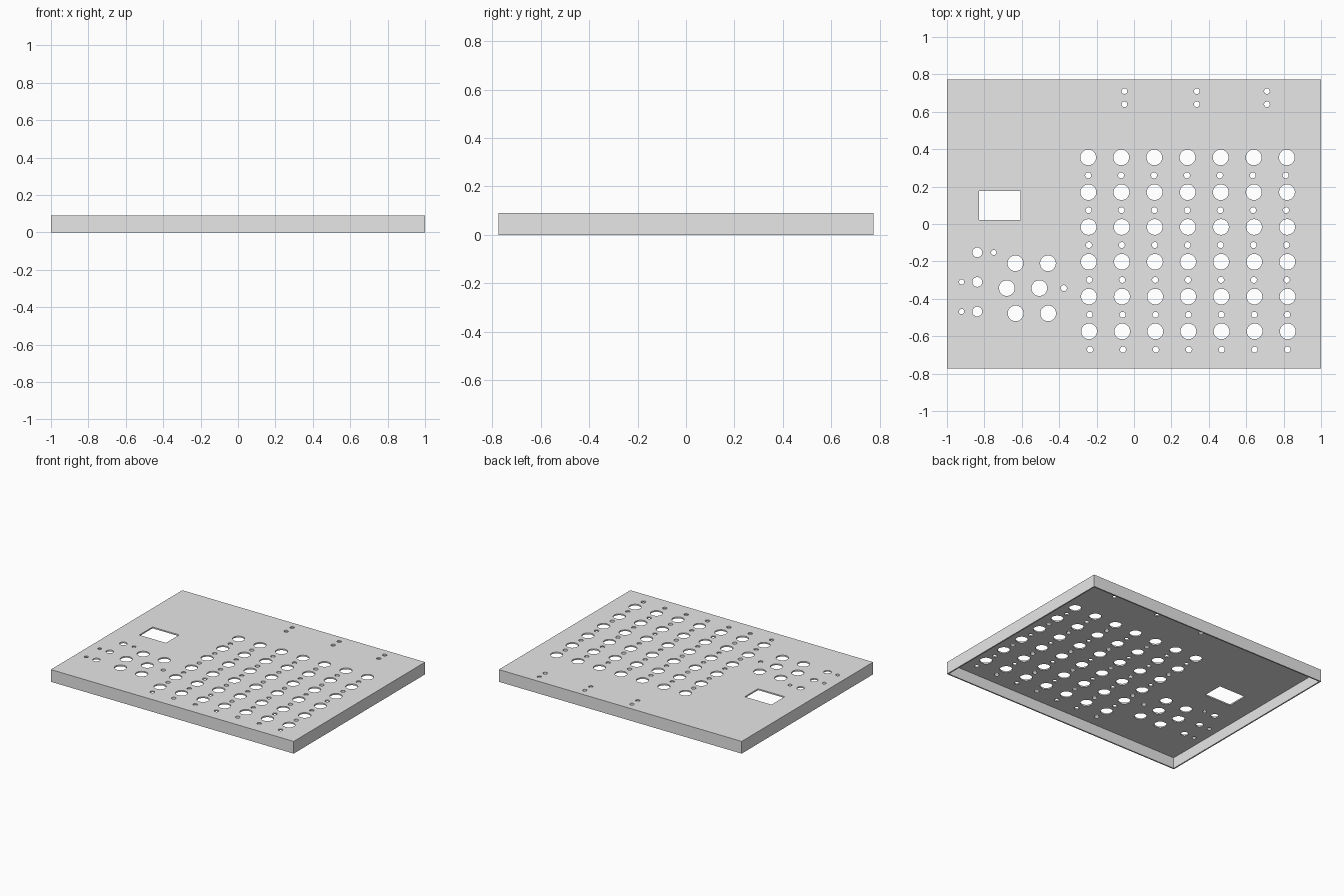
import bpy
import bmesh
from mathutils import Matrix, Vector

WIDTH, DEPTH, HEIGHT, SHEET = 2.0, 1.546, 0.091, 0.01
BIG, MEDIUM, SMALL, TINY = 0.042, 0.026, 0.016, 0.014

cube = bpy.data.objects.get("Cube")
if cube:
    bpy.data.objects.remove(cube, do_unlink=True)

grey = bpy.data.materials.new("light grey")
grey.use_nodes = True
grey.diffuse_color = (0.8, 0.8, 0.8, 1)
grey.node_tree.nodes["Principled BSDF"].inputs["Base Color"].default_value = (0.8, 0.8, 0.8, 1)


def add_object(name, bm):
    mesh = bpy.data.meshes.new(name)
    bm.to_mesh(mesh)
    bm.free()
    mesh.materials.append(grey)
    obj = bpy.data.objects.new(name, mesh)
    bpy.context.collection.objects.link(obj)
    return obj


def box(bm, x, y, z, sx, sy, sz):
    matrix = Matrix.Translation((x, y, z)) @ Matrix.Diagonal((sx, sy, sz, 1))
    bmesh.ops.create_cube(bm, size=1, matrix=matrix)


def drill(bm, x, y, radius):
    bmesh.ops.create_cone(bm, cap_ends=True, segments=32, radius1=radius, radius2=radius,
                          depth=0.06, matrix=Matrix.Translation((x, y, HEIGHT)))


# Panel: an open-bottomed box of thin sheet
bm = bmesh.new()
box(bm, 0, 0, HEIGHT / 2, WIDTH, DEPTH, HEIGHT)
bottom = [f for f in bm.faces if f.normal.dot(Vector((0, 0, 1))) < -0.5]
bmesh.ops.delete(bm, geom=bottom, context='FACES')
panel = add_object("control_panel", bm)
solid = panel.modifiers.new("sheet thickness", 'SOLIDIFY')
solid.thickness = SHEET
solid.offset = -1
solid.use_even_offset = True

# Hole cutters
bm = bmesh.new()

# Main grid of large holes, each with a small hole in front of it
for row in range(6):
    for col in range(7):
        drill(bm, -0.245 + 0.177 * col + 0.001 * row, 0.356 - 0.186 * row, BIG)
        drill(bm, -0.245 + 0.176 * col + 0.002 * row, 0.26 - 0.1863 * row, SMALL)

# Pairs of small holes along the back
for x in (-0.051, 0.336, 0.711):
    for y in (0.71, 0.64):
        drill(bm, x, y, 0.015)

# Cluster of large holes at the front right corner
for y, x in ((-0.21, -0.634), (-0.343, -0.68), (-0.478, -0.633)):
    drill(bm, x, y, BIG)
    drill(bm, x + 0.174, y, BIG)
drill(bm, -0.375, -0.343, SMALL)

# Column of medium holes with tiny companions
for y, tiny_x in ((-0.152, -0.75), (-0.31, -0.922), (-0.468, -0.922)):
    drill(bm, -0.838, y, MEDIUM)
    drill(bm, tiny_x, y, TINY)

# Rectangular display window
box(bm, -0.718, 0.099, HEIGHT, 0.22, 0.156, 0.06)

cutter = add_object("hole_cutter", bm)
cutter.hide_render = True
cut = panel.modifiers.new("holes", 'BOOLEAN')
cut.operation = 'DIFFERENCE'
cut.solver = 'EXACT'
cut.object = cutter

# Apply the cuts and remove the cutter
bpy.ops.object.select_all(action='DESELECT')
panel.select_set(True)
bpy.context.view_layer.objects.active = panel
for name in [m.name for m in panel.modifiers]:
    bpy.ops.object.modifier_apply(modifier=name)
bpy.data.objects.remove(cutter, do_unlink=True)
bpy.ops.object.shade_smooth_by_angle()
